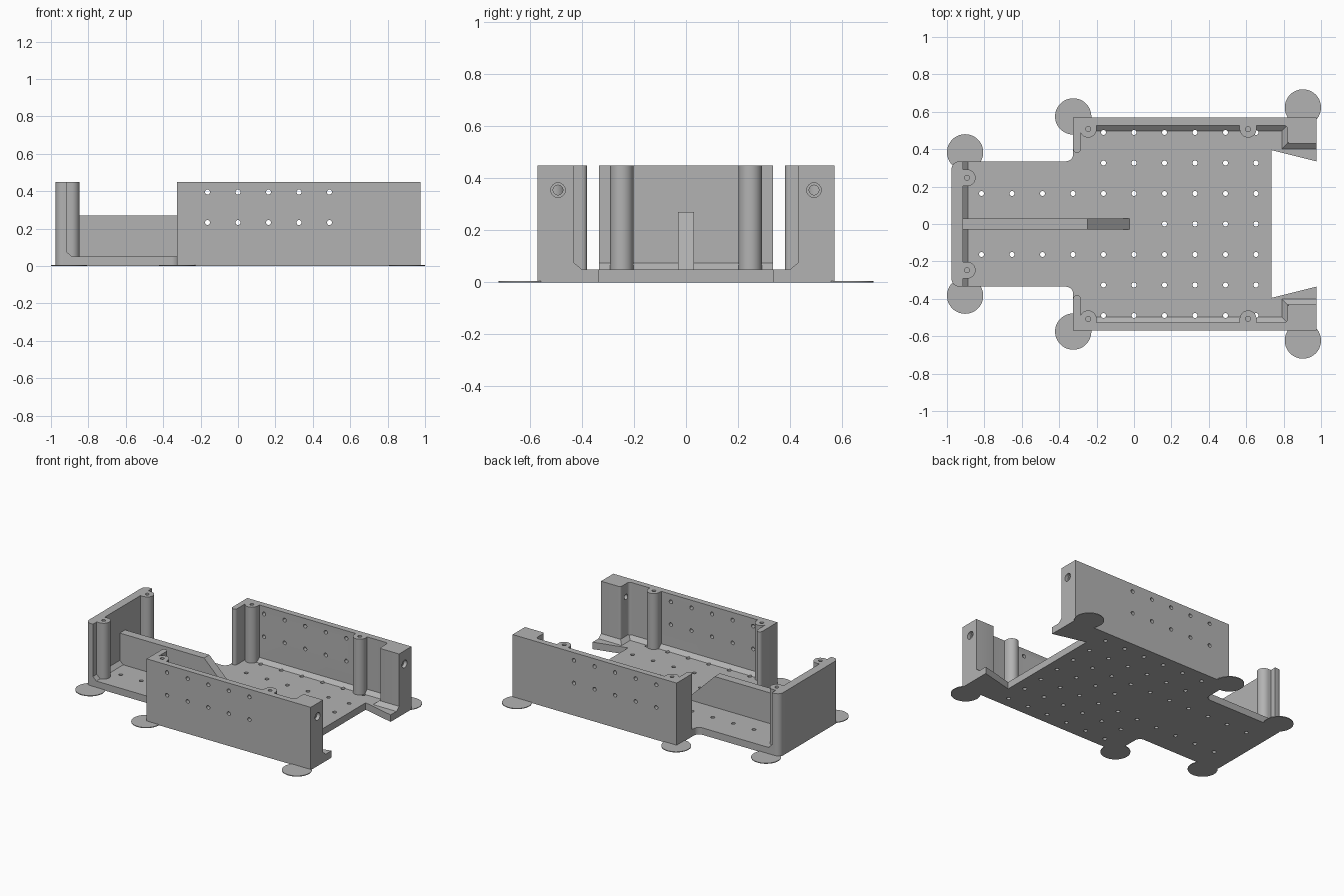
import bpy, bmesh, math
from mathutils import Matrix, Vector

if "Cube" in bpy.data.objects:
    bpy.data.objects.remove(bpy.data.objects["Cube"])

grey = bpy.data.materials.new("plain grey")
grey.diffuse_color = (0.45, 0.45, 0.45, 1)
grey.use_nodes = True
grey.node_tree.nodes["Principled BSDF"].inputs["Base Color"].default_value = grey.diffuse_color

FLOOR, TOP = 0.05, 0.45
HOLE = 0.0135


def arc(cx, cy, r, a0, a1, n=8):
    return [(cx + r * math.cos(math.radians(a0 + (a1 - a0) * i / n)),
             cy + r * math.sin(math.radians(a0 + (a1 - a0) * i / n))) for i in range(n + 1)]


def rect(x0, x1, y0, y1):
    return [(x0, y0), (x1, y0), (x1, y1), (x0, y1)]


def mirrored(pts, side):
    return [(x, y * side) for x, y in pts]


def loft(name, bottom, top, z0, z1):
    """Solid between two outlines with equal point counts."""
    bm = bmesh.new()
    lo = [bm.verts.new((x, y, z0)) for x, y in bottom]
    hi = [bm.verts.new((x, y, z1)) for x, y in top]
    n = len(lo)
    bm.faces.new(lo)
    bm.faces.new(hi)
    for i in range(n):
        j = (i + 1) % n
        bm.faces.new((lo[i], lo[j], hi[j], hi[i]))
    bmesh.ops.recalc_face_normals(bm, faces=bm.faces)
    return finish(name, bm)


def finish(name, bm):
    mesh = bpy.data.meshes.new(name)
    bm.to_mesh(mesh)
    bm.free()
    mesh.materials.append(grey)
    ob = bpy.data.objects.new(name, mesh)
    bpy.context.collection.objects.link(ob)
    return ob


def prism(name, pts, z0, z1):
    return loft(name, pts, pts, z0, z1)


def drill(ob, holes):
    """Cut round holes, each given as (start, end, radius)."""
    bm = bmesh.new()
    for a, b, r in holes:
        a, b = Vector(a), Vector(b)
        turn = (b - a).to_track_quat('Z', 'Y').to_matrix().to_4x4()
        bmesh.ops.create_cone(bm, cap_ends=True, segments=16, radius1=r, radius2=r,
                              depth=(b - a).length,
                              matrix=Matrix.Translation((a + b) / 2) @ turn)
    cutter = finish("hole_cutter", bm)
    cutter.hide_render = True
    mod = ob.modifiers.new("holes", 'BOOLEAN')
    mod.operation, mod.solver, mod.object = 'DIFFERENCE', 'EXACT', cutter
    deps = bpy.context.evaluated_depsgraph_get()
    mesh = bpy.data.meshes.new_from_object(ob.evaluated_get(deps))
    ob.modifiers.clear()
    ob.data = mesh
    bpy.data.objects.remove(cutter)


# Hole grid in the floor
step = 0.163
floor_holes = []
for i in range(-5, 5):
    for j in range(-3, 4):
        if abs(j) == 1 or (abs(j) > 1 and i >= -1) or (j == 0 and i >= 1):
            x, y = i * step, j * step
            floor_holes.append(((x, y, -0.05), (x, y, 0.08), HOLE))

# Base plate with narrow nose and rear arms
half = (arc(-0.935, 0.295, 0.04, 180, 90) + arc(-0.365, 0.375, 0.04, -90, 0)
        + [(-0.325, 0.57), (0.975, 0.57), (0.975, 0.335), (0.735, 0.395)])
base = prism("base_plate", half + mirrored(half, -1)[::-1], 0, FLOOR)
drill(base, floor_holes)

# Side wall outline with front return and rear block
wall = ([(-0.325, 0.57), (0.975, 0.57), (0.975, 0.43)]
        + arc(0.835, 0.445, 0.015, 270, 180, 4) + arc(0.80, 0.507, 0.02, 0, 90, 4)
        + [(-0.285, 0.527)] + arc(-0.305, 0.40, 0.02, 0, -180, 10))

for side, word in ((1, "back"), (-1, "front")):
    # Long wall with side holes and counterbored end hole
    ob = prism(word + "_side_wall", mirrored(wall, side), FLOOR, TOP)
    holes = [((i * step, side * 0.5, z), (i * step, side * 0.6, z), HOLE)
             for i in range(-1, 4) for z in (0.232, 0.395)]
    y = side * 0.492
    holes += [((0.78, y, 0.355), (1.02, y, 0.355), 0.019)]
    drill(ob, holes)
    drill(ob, [((0.95, y, 0.355), (1.02, y, 0.355), 0.028)])

    # Sloped skirts along the wall and rear block
    skirt = loft(word + "_wall_skirt", mirrored(rect(-0.285, 0.82, 0.497, 0.55), side),
                 mirrored(rect(-0.285, 0.82, 0.527, 0.55), side), FLOOR, 0.075)
    drill(skirt, floor_holes)
    loft(word + "_block_skirt", mirrored(rect(0.79, 0.975, 0.40, 0.56), side),
         mirrored(rect(0.82, 0.975, 0.43, 0.56), side), FLOOR, 0.075)

    # Screw posts on the long wall
    for x, label in ((-0.245, "left"), (0.61, "right")):
        pts = arc(x, 0.507, 0.045, 180, 360, 16) + [(x + 0.045, 0.54), (x - 0.045, 0.54)]
        post = prism(word + "_" + label + "_post", mirrored(pts, side), FLOOR, TOP)
        drill(post, [((x, side * 0.507, 0.25), (x, side * 0.507, 0.5), HOLE)])

    # Screw posts on the nose wall
    pts = arc(-0.892, 0.247, 0.045, -90, 90, 16) + [(-0.93, 0.292), (-0.93, 0.202)]
    post = prism(word + "_nose_post", mirrored(pts, side), FLOOR, TOP)
    drill(post, [((-0.892, side * 0.247, 0.25), (-0.892, side * 0.247, 0.5), HOLE)])

    # Thin round feet at the corners
    for k, (x, y) in enumerate(((-0.903, 0.383), (-0.325, 0.575), (0.903, 0.623))):
        prism("%s_foot_%d" % (word, k + 1), arc(x, side * y, 0.097, 0, 352.5, 47), 0, 0.005)

# Nose wall with rounded outer corners
corner = [(-0.915, 0.335)] + arc(-0.935, 0.295, 0.04, 90, 180)
prism("nose_wall", corner + mirrored(corner, -1)[::-1], FLOOR, TOP)
loft("nose_skirt", rect(-0.93, -0.888, -0.335, 0.335),
     rect(-0.93, -0.915, -0.335, 0.335), FLOOR, 0.075)

# Central rib with sloped end
loft("centre_rib", rect(-0.93, -0.025, -0.03, 0.03),
     rect(-0.93, -0.248, -0.03, 0.03), FLOOR, 0.27)

# Smooth the round parts, keep edges sharp
for ob in bpy.context.scene.objects:
    ob.select_set(True)
    bpy.context.view_layer.objects.active = ob
bpy.ops.object.shade_smooth_by_angle(angle=math.radians(30))
